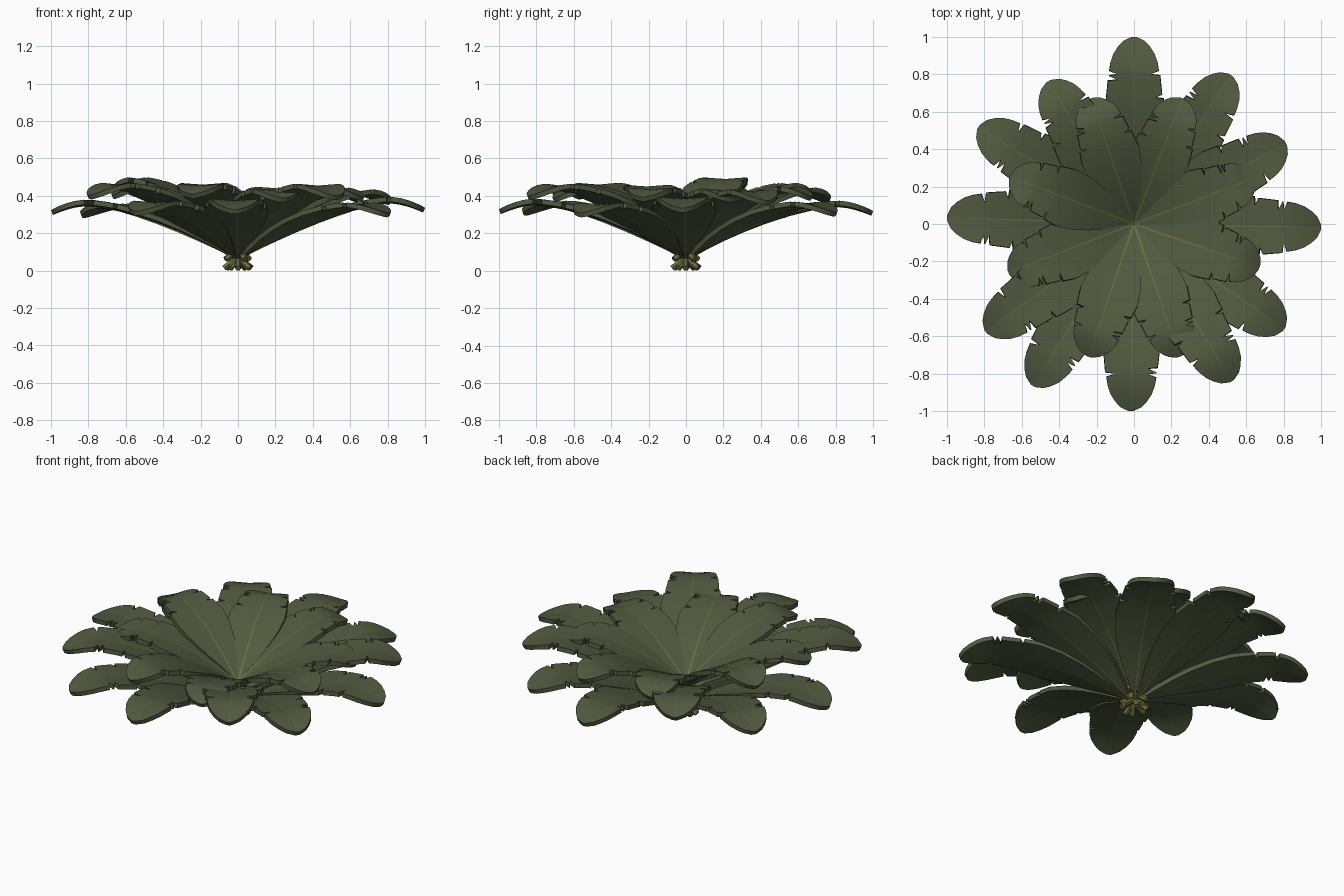
import bpy, math
from mathutils import Matrix

if "Cube" in bpy.data.objects:
    bpy.data.objects.remove(bpy.data.objects["Cube"])

def material(name, rgb):
    m = bpy.data.materials.new(name)
    m.diffuse_color = (*rgb, 1)
    m.use_nodes = True
    m.node_tree.nodes["Principled BSDF"].inputs["Base Color"].default_value = m.diffuse_color
    return m

GREEN = material("leaf_green", (0.082, 0.102, 0.05))
RIB = material("midrib_green", (0.13, 0.15, 0.05))
OLIVE = material("stem_olive", (0.15, 0.16, 0.05))

# half outline of a leaf: (fraction of length, fraction of half width), torn edge near the tip
OUTLINE = [(.02, .05), (.1, .24), (.2, .52), (.3, .74), (.42, .92), (.54, 1), (.668, .93),
           (.674, .66), (.69, .88), (.795, .82), (.801, .52), (.82, .78),
           (.87, .73), (.91, .65), (.95, .5), (.98, .33), (1, .08)]
COLUMNS = [-1, -.7, -.35, -.02, .02, .35, .7, 1]

def height(s, base, peak):
    # rises from the crown, levels off, then droops at the tip
    d = 1 - s / .82
    f = 1 - d ** 1.6 if d > 0 else 1 - 1.9 * abs(d) ** 1.6
    return base + (peak - base) * f

def half_width(s):
    for (a, wa), (b, wb) in zip(OUTLINE, OUTLINE[1:]):
        if s <= b:
            return wa + (wb - wa) * max(0, s - a) / (b - a)
    return OUTLINE[-1][1]

def leaf(name, angle, length, width, base, peak, droop=.024):
    rot = Matrix.Rotation(math.radians(angle), 4, 'Z')
    # blade; right side tears sit slightly nearer the crown than the left
    left = [s for s, w in OUTLINE]
    rows = sorted(set(left + [s - .03 for s in left if .65 < s < .85]))
    verts, faces = [], []
    for s in rows:
        for c in COLUMNS:
            k = half_width(s + .03 if c > 0 and .55 < s < .8 else s)
            y = c * k * width
            if abs(c) < .1:
                y = math.copysign(.006 * (1.1 - s), c)
            verts.append((s * length, y, height(s, base, peak) + .07 * abs(y)))
    n = len(COLUMNS)
    for i in range(len(rows) - 1):
        for j in range(n - 1):
            a = i * n + j
            faces.append((a, a + n, a + n + 1, a + 1))
    me = bpy.data.meshes.new(name)
    me.from_pydata(verts, [], faces)
    me.materials.append(GREEN)
    me.materials.append(RIB)
    for i, p in enumerate(me.polygons):
        p.material_index = int(i % (n - 1) == 3)
    ob = bpy.data.objects.new(name, me)
    ob.matrix_world = rot
    bpy.context.collection.objects.link(ob)
    mod = ob.modifiers.new("thickness", 'SOLIDIFY')
    mod.thickness = .026
    mod.offset = -1

    # stem: one tapering tube that crosses the crown and runs under the blade
    path = [(-.075, base - .07, 1.0), (-.02, base - .03, .95)]
    path += [(s * length, height(s, base, peak) - .018, .85 - 1.2 * s) for s in rows if .02 < s < .5]
    cu = bpy.data.curves.new(name + "_stem", 'CURVE')
    cu.dimensions = '3D'
    cu.bevel_depth = .017
    cu.bevel_resolution = 1
    cu.use_fill_caps = True
    sp = cu.splines.new('POLY')
    sp.points.add(len(path) - 1)
    for p, (x, z, r) in zip(sp.points, path):
        p.co = (x, 0, z, 1)
        p.radius = r
    cu.materials.append(OLIVE)
    st = bpy.data.objects.new(name + "_stem", cu)
    st.matrix_world = rot
    bpy.context.collection.objects.link(st)

# lower ring: angle, length, peak height
for i, (a, l, p) in enumerate([(-1, 1.0, .385), (57, .95, .36), (90, 1.0, .365), (148, .98, .35),
                               (178, 1.0, .37), (238, 1.02, .365), (269, 1.0, .375), (325, .98, .355)]):
    leaf(f"lower_leaf_{i}", a, l, .17, .084, p)

# middle ring
for i, (a, l, p) in enumerate([(28, .92, .425), (121, .89, .435), (216, .98, .46), (302, .99, .455)]):
    leaf(f"middle_leaf_{i}", a, l, .17, .13, p)

# upper ring
for i, (a, l, p) in enumerate([(21, .69, .43), (69, .72, .44), (109, .71, .46), (159, .71, .49),
                               (201, .72, .45), (251, .75, .455), (289, .75, .43), (341, .71, .435)]):
    leaf(f"upper_leaf_{i}", a, l, .16, .185, p)

# bake thickness and tubes, then shade
for o in bpy.context.collection.objects:
    o.select_set(True)
    bpy.context.view_layer.objects.active = o
bpy.ops.object.convert(target='MESH')
bpy.ops.object.shade_smooth_by_angle(angle=math.radians(35))
